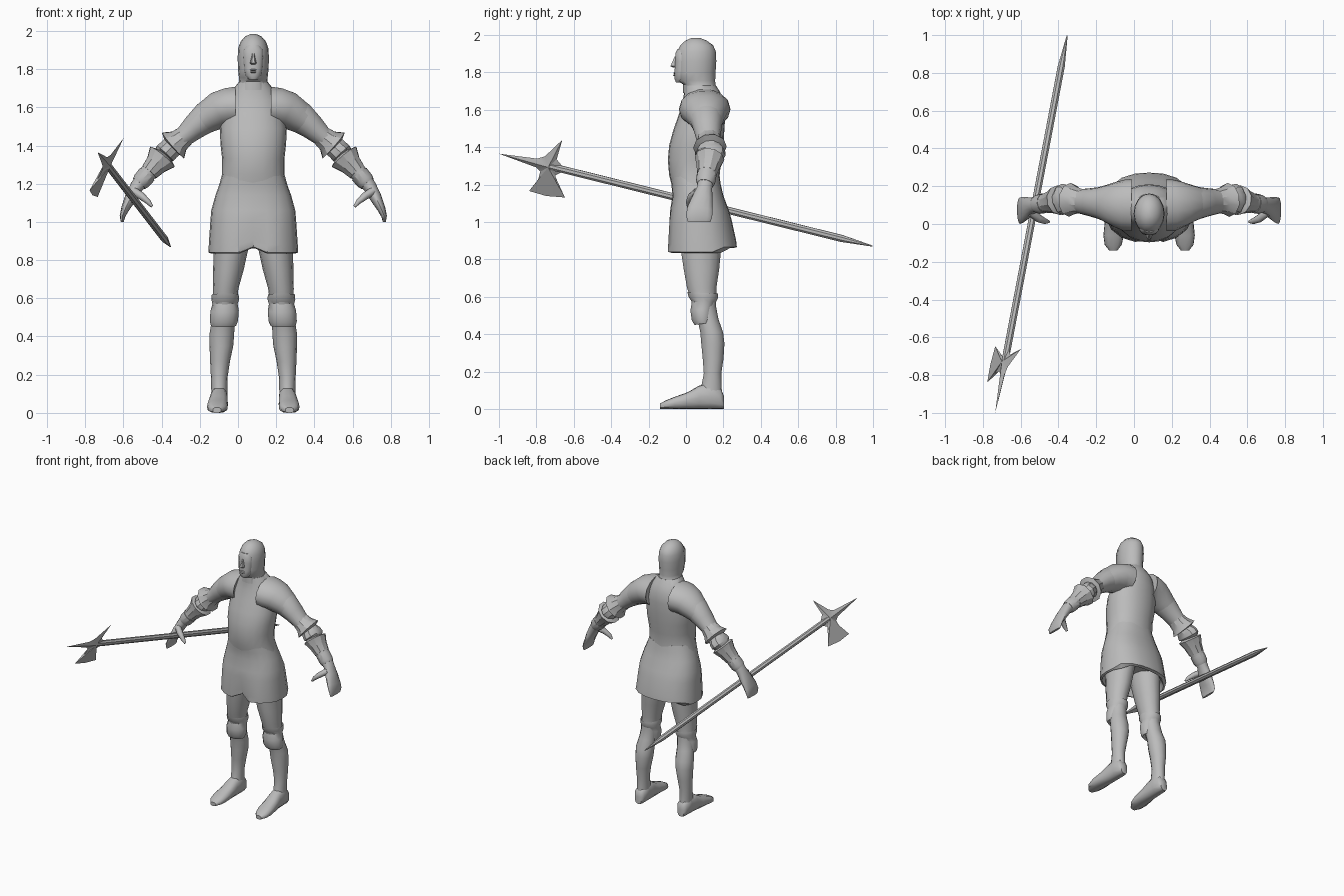
import bpy, bmesh, math
from mathutils import Vector

CX = 0.08  # the body's own centre line
steel = bpy.data.materials.new("plain_grey")
steel.diffuse_color = (0.5, 0.5, 0.5, 1)


def finish(name, bm, angle=50):
    bmesh.ops.recalc_face_normals(bm, faces=bm.faces)
    me = bpy.data.meshes.new(name)
    bm.to_mesh(me)
    bm.free()
    me.materials.append(steel)
    ob = bpy.data.objects.new(name, me)
    bpy.context.collection.objects.link(ob)
    bpy.ops.object.select_all(action='DESELECT')
    ob.select_set(True)
    bpy.context.view_layer.objects.active = ob
    bpy.ops.object.shade_smooth_by_angle(angle=math.radians(angle))
    return ob


def loft(name, rings, n=12, power=2.0, angle=50, tweak=None):
    """Skin rings of (centre, half-axis u, half-axis v)."""
    bm = bmesh.new()
    loops = []
    for c, u, v in rings:
        loop = []
        for i in range(n):
            a = 2 * math.pi * i / n
            ca, sa = math.cos(a), math.sin(a)
            k = (abs(ca) ** power + abs(sa) ** power) ** (-1 / power)
            p = Vector(c) + Vector(u) * ca * k + Vector(v) * sa * k
            loop.append(bm.verts.new(tweak(p) if tweak else p))
        loops.append(loop)
    for a, b in zip(loops, loops[1:]):
        for i in range(n):
            j = (i + 1) % n
            bm.faces.new((a[i], a[j], b[j], b[i]))
    bm.faces.new(loops[0])
    bm.faces.new(loops[-1])
    return finish(name, bm, angle)


def stack(name, rows, side=1, **kw):
    """Upright part from rows of (z, offset from centre, half width, front y, back y)."""
    loft(name, [((CX + side * dx, (f + b) / 2, z), (w, 0, 0), (0, (b - f) / 2, 0))
                for z, dx, w, f, b in rows], **kw)


def tube(name, rows, side=1, **kw):
    """Bent limb from rows of (offset, y, z, half depth, half thickness)."""
    pts = [Vector((CX + side * r[0], r[1], r[2])) for r in rows]
    rings = []
    for i, r in enumerate(rows):
        d = (pts[min(i + 1, len(pts) - 1)] - pts[max(i - 1, 0)]).normalized()
        v = d.cross(Vector((0, 1, 0))).normalized()
        rings.append((pts[i], v.cross(d).normalized() * r[3], v * r[4]))
    loft(name, rings, **kw)


# Cuirass with the chest narrowing to the collar
stack("cuirass", [
    (1.17, 0, .185, -.07, .185), (1.25, 0, .163, -.09, .18), (1.33, 0, .163, -.097, .188),
    (1.41, 0, .172, -.09, .2), (1.49, 0, .175, -.068, .205), (1.57, 0, .16, -.04, .21),
    (1.64, 0, .14, -.02, .205), (1.69, 0, .11, -.01, .185), (1.73, 0, .078, -.01, .16)],
    n=20, power=2.2)


# Skirt with a pleat at the front and a sloping hem
def pleat(p):
    d = abs(p.x - CX)
    low = max(0, min(1, (1.05 - p.z) / .2))
    if p.y < 0.05 and d < .03:
        p.y += .04 * low
        p.z += .03 * low
    if p.y > 0.2:
        p.z += .025 * low
    return p


stack("skirt", [
    (.90, 0, .2, -.06, .22), (.835, 0, .222, -.085, .25), (.84, 0, .235, -.1, .272),
    (.88, 0, .233, -.1, .268), (1.0, 0, .225, -.093, .245), (1.06, 0, .22, -.085, .23),
    (1.14, 0, .198, -.072, .2), (1.2, 0, .176, -.078, .186), (1.25, 0, .16, -.085, .178)],
    n=20, power=2.4, angle=40, tweak=pleat)

# Hooded head
stack("hood", [
    (1.69, 0, .095, -.015, .175), (1.735, 0, .074, -.015, .157), (1.755, 0, .075, -.045, .156),
    (1.80, 0, .08, -.052, .158), (1.86, 0, .082, -.052, .162), (1.91, 0, .079, -.048, .16),
    (1.945, 0, .066, -.03, .145), (1.97, 0, .044, -.002, .11), (1.984, 0, .015, .03, .075)],
    n=16)
stack("face", [
    (1.745, 0, .025, -.054, .02), (1.765, 0, .042, -.062, .02), (1.80, 0, .05, -.062, .02),
    (1.86, 0, .054, -.058, .02), (1.90, 0, .052, -.058, .02), (1.925, 0, .035, -.045, .02)],
    n=14, power=2.3)
stack("nose", [
    (1.825, 0, .014, -.07, -.04), (1.833, 0, .017, -.086, -.04),
    (1.855, 0, .011, -.076, -.04), (1.885, 0, .007, -.062, -.04)], n=6)
for z, name in ((1.785, "lower_lip"), (1.796, "upper_lip")):
    stack(name, [(z - .005, 0, .014, -.064, -.04), (z, 0, .02, -.069, -.04),
                 (z + .005, 0, .014, -.064, -.04)], n=8)

for s, tag in ((1, "left"), (-1, "right")):
    # Legs
    stack(tag + "_leg", [
        (.96, .11, .10, -.04, .2), (.85, .118, .09, -.03, .19), (.75, .13, .08, -.015, .18),
        (.65, .145, .067, .003, .165), (.55, .15, .06, .035, .162), (.48, .158, .06, .06, .175),
        (.41, .165, .065, .075, .2), (.35, .167, .062, .08, .207), (.27, .174, .052, .088, .202),
        (.19, .178, .044, .094, .19), (.12, .178, .042, .08, .192), (.04, .178, .042, .06, .195)],
        s, n=14)
    # Knee guards, tilted so they drop lower at the shin
    stack(tag + "_knee_guard", [
        (.60, .148, .06, .03, .15), (.625, .147, .07, .005, .172), (.60, .147, .073, .012, .172),
        (.575, .148, .066, .03, .16), (.53, .15, .074, .022, .15), (.475, .154, .074, .03, .145),
        (.45, .156, .066, .045, .14), (.465, .156, .055, .065, .14)],
        s, n=14, angle=35,
        tweak=lambda p: p + Vector((0, 0, .15 * (p.y - .05) if p.z < .55 else -.05 * p.y)))
    # Feet
    loft(tag + "_foot", [
        ((CX + s * dx, y, h / 2), (w, 0, 0), (0, 0, h / 2))
        for y, dx, w, h in ((.203, .178, .026, .07), (.185, .178, .04, .11), (.13, .178, .044, .14),
                            (.07, .18, .046, .125), (.01, .184, .051, .09), (-.06, .188, .054, .065),
                            (-.11, .19, .045, .045), (-.14, .19, .022, .028))],
        n=12, power=3)
    # Shoulder plate, rim facing the chest
    tube(tag + "_shoulder_plate", [
        (.12, .1, 1.6, .11, .085), (.092, .1, 1.603, .138, .108), (.13, .1, 1.6, .136, .104),
        (.18, .105, 1.585, .12, .1), (.235, .11, 1.552, .096, .087), (.28, .112, 1.522, .08, .074)],
        s, n=14)
    # Arm and hand
    tube(tag + "_arm", [
        (.15, .105, 1.595, .11, .09), (.25, .11, 1.545, .088, .084), (.31, .115, 1.495, .075, .068),
        (.37, .12, 1.44, .064, .052), (.45, .128, 1.375, .058, .048), (.52, .118, 1.29, .055, .05),
        (.57, .108, 1.235, .048, .045), (.61, .1, 1.185, .04, .036), (.64, .088, 1.13, .055, .032),
        (.67, .075, 1.07, .068, .022), (.685, .07, 1.03, .07, .015), (.686, .07, 1.0, .06, .008)],
        s, n=14)
    tube(tag + "_thumb", [
        (.625, .06, 1.16, .022, .022), (.585, .03, 1.135, .022, .02),
        (.55, .015, 1.105, .016, .014), (.53, .012, 1.08, .007, .007)], s, n=8)
    # Flared elbow guard
    tube(tag + "_elbow_guard", [
        (.355, .12, 1.452, .064, .056), (.39, .125, 1.424, .072, .064),
        (.42, .128, 1.4, .09, .092), (.425, .128, 1.394, .062, .06),
        (.445, .13, 1.375, .08, .06), (.462, .13, 1.358, .082, .062),
        (.47, .128, 1.348, .06, .056), (.476, .126, 1.34, .08, .086),
        (.508, .12, 1.302, .064, .062), (.545, .112, 1.26, .054, .05)],
        s, n=10, angle=30)
    # Wrist cuff
    tube(tag + "_wrist_cuff", [
        (.555, .11, 1.25, .053, .05), (.585, .105, 1.215, .052, .048),
        (.598, .102, 1.2, .044, .042)], s, n=12, angle=30)

# Pole weapon: axis from the tip back to the butt
tip = Vector((-.735, -1, 1.365))
axis = Vector((.182, .954, -.236)).normalized()
up = Vector((.444, .133, .887))
up = (up - axis * up.dot(axis)).normalized()
across = axis.cross(up)
loft("pole_shaft", [(tip + axis * u, up * r, across * r)
                    for u, r in ((.23, .012), (.3, .02), (.34, .02), (1.92, .02), (2.092, .003))],
     n=8, angle=40)

# Axe head: outline tapering from a thick middle to a thin edge
outline = [(0, 0), (.21, .026), (.25, .05), (.331, .172), (.316, .05), (.35, .02), (.35, -.02),
           (.322, -.045), (.342, -.1), (.392, -.16), (.29, -.178), (.193, -.174),
           (.232, -.1), (.238, -.045), (.21, -.026)]
bm = bmesh.new()
edge = [bm.verts.new(tip + axis * u + up * v) for u, v in outline]
for t in (-.018, .018):
    mid = bm.verts.new(tip + axis * .28 + across * t)
    for i in range(len(edge)):
        bm.faces.new((edge[i], edge[(i + 1) % len(edge)], mid))
finish("pole_axe_head", bm, 20)
